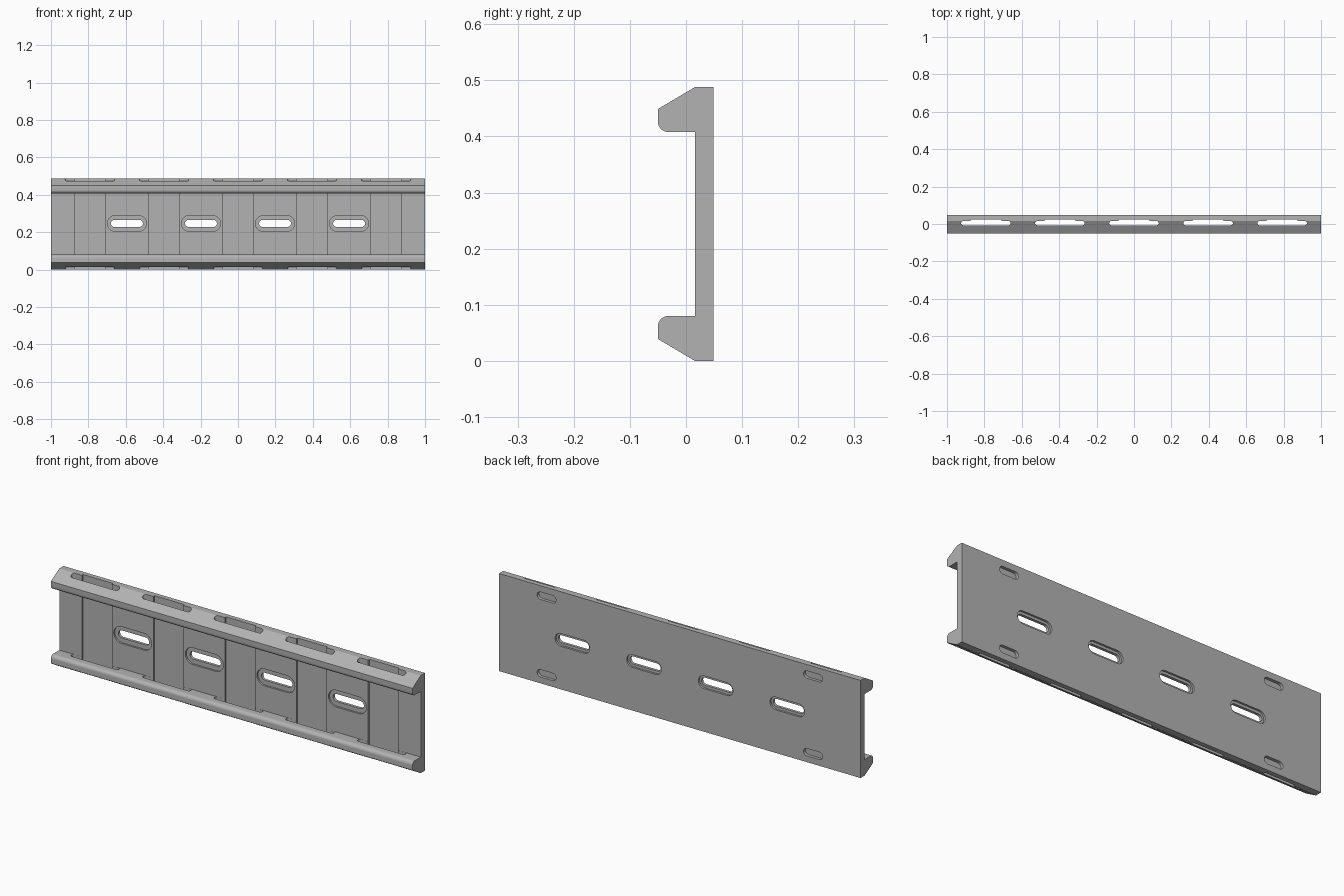
import bpy, bmesh, math
from mathutils import Vector

if "Cube" in bpy.data.objects:
    bpy.data.objects.remove(bpy.data.objects["Cube"], do_unlink=True)

HEIGHT = 0.488
WEB_FRONT, BACK = 0.016, 0.049
PITCH = 0.396

grey = bpy.data.materials.new("light_grey")
grey.use_nodes = True
colour = (0.45, 0.45, 0.45, 1)
grey.diffuse_color = colour
grey.node_tree.nodes["Principled BSDF"].inputs["Base Color"].default_value = colour


def prism(bm, points, direction):
    """Extrude a closed outline along a vector."""
    face = bm.faces.new([bm.verts.new(p) for p in points])
    new = bmesh.ops.extrude_face_region(bm, geom=[face])["geom"]
    bmesh.ops.translate(bm, vec=direction,
                        verts=[g for g in new if isinstance(g, bmesh.types.BMVert)])


def make_object(name, bm):
    bmesh.ops.recalc_face_normals(bm, faces=bm.faces)
    mesh = bpy.data.meshes.new(name)
    bm.to_mesh(mesh)
    bm.free()
    mesh.materials.append(grey)
    obj = bpy.data.objects.new(name, mesh)
    bpy.context.collection.objects.link(obj)
    return obj


def stadium(length, height, segments=10):
    """Outline of a round-ended slot, centred on the origin."""
    r = height / 2
    points = []
    for side in (1, -1):
        for i in range(segments + 1):
            a = math.pi * (i / segments - 0.5)
            points.append((side * (length / 2 - r + r * math.cos(a)), side * r * math.sin(a)))
    return points


def cut(target, name, bm):
    """Subtract the shapes in bm from the target and drop the cutter."""
    cutter = make_object(name, bm)
    cutter.hide_render = True
    mod = target.modifiers.new(name, "BOOLEAN")
    mod.operation = "DIFFERENCE"
    mod.solver = "EXACT"
    mod.object = cutter
    bpy.context.view_layer.objects.active = target
    bpy.ops.object.modifier_apply(modifier=name)
    bpy.data.objects.remove(cutter, do_unlink=True)


def wall_slots(target, name, centres, length, height, y0, y1):
    """Cut round-ended slots through the upright web between two depths."""
    bm = bmesh.new()
    for cx, cz in centres:
        prism(bm, [(cx + u, y0, cz + v) for u, v in stadium(length, height)],
              Vector((0, y1 - y0, 0)))
    cut(target, name, bm)


# Channel section: lower lip with a rounded inner corner, mirrored for the upper lip
r = 0.018
lower = [(BACK, 0), (WEB_FRONT, 0), (-0.05, 0.039)]
for i in range(9):
    a = math.pi - i * math.pi / 16
    lower.append((-0.05 + r + r * math.cos(a), 0.08 - r + r * math.sin(a)))
lower.append((WEB_FRONT, 0.08))
section = lower + [(y, HEIGHT - z) for y, z in reversed(lower)]
bm = bmesh.new()
prism(bm, [(-1, y, z) for y, z in section], Vector((2, 0, 0)))
rail = make_object("channel_rail", bm)

# Round-ended slots down through both lips
slot_centres = [i * PITCH for i in range(-2, 3)]
slot_front, slot_back = -0.007, 0.0155
bm = bmesh.new()
for cx in slot_centres:
    outline = stadium(0.265, slot_back - slot_front)
    prism(bm, [(cx + u, (slot_front + slot_back) / 2 + v, -0.1) for u, v in outline],
          Vector((0, 0, HEIGHT + 0.2)))
cut(rail, "lip_slots", bm)

# Shallow upright grooves in the web behind each lip slot
bm = bmesh.new()
for cx in slot_centres:
    corners = [(-1, 0.005), (1, 0.005), (1, 0.025), (-1, 0.025)]
    prism(bm, [(cx + s * 0.083, y, -0.1) for s, y in corners],
          Vector((0, 0, HEIGHT + 0.2)))
cut(rail, "web_grooves", bm)

# Mounting holes, stepped on the front and back
holes = [((i - 1.5) * PITCH, HEIGHT / 2 + 0.003) for i in range(4)]
wall_slots(rail, "mounting_holes", holes, 0.171, 0.038, -0.1, 0.1)
wall_slots(rail, "front_steps", holes, 0.21, 0.084, -0.1, WEB_FRONT + 0.009)
wall_slots(rail, "back_steps", holes, 0.192, 0.064, BACK - 0.01, 0.1)

# Blind locating pockets near the back corners
pockets = [(x, z) for x in (-0.737, 0.737) for z in (0.05, HEIGHT - 0.05)]
wall_slots(rail, "back_pockets", pockets, 0.105, 0.037, BACK - 0.015, 0.1)

# Smooth the rounded corners, keeping hard edges
bpy.ops.object.select_all(action="DESELECT")
rail.select_set(True)
bpy.context.view_layer.objects.active = rail
bpy.ops.object.shade_smooth_by_angle(angle=math.radians(30))
